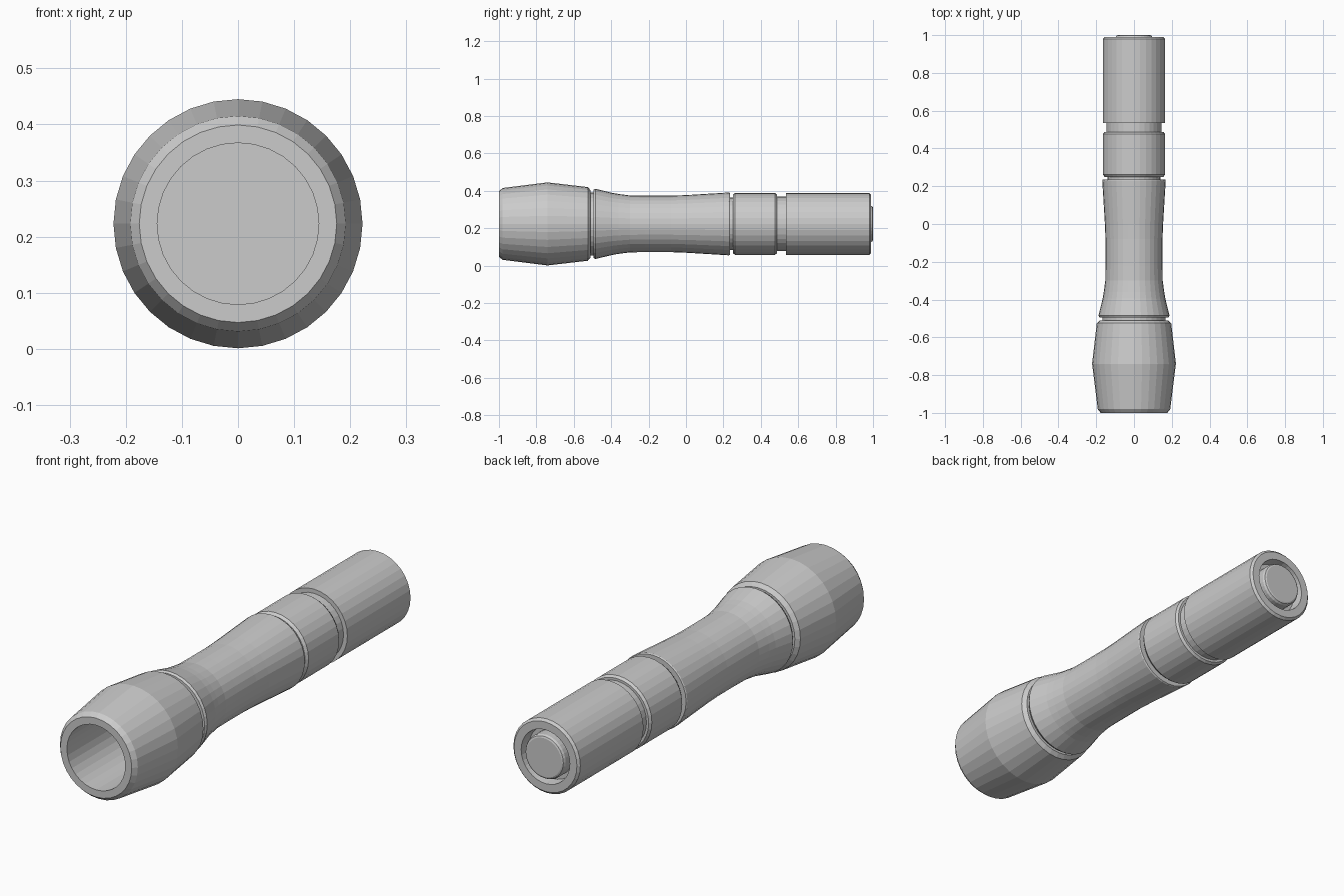
import bpy, bmesh, math

if "Cube" in bpy.data.objects:
    bpy.data.objects.remove(bpy.data.objects["Cube"])

SIDES = 32
AXIS_Z = 0.223


def lathe(name, profile):
    """Revolve (y, radius) points about the long axis; radius 0 closes an end."""
    bm = bmesh.new()
    rings = []
    for y, r in profile:
        if r == 0:
            rings.append([bm.verts.new((0, y, AXIS_Z))])
        else:
            rings.append([bm.verts.new((r * math.sin(a), y, AXIS_Z + r * math.cos(a)))
                          for a in (2 * math.pi * i / SIDES for i in range(SIDES))])
    for a, b in zip(rings, rings[1:]):
        for i in range(SIDES):
            j = (i + 1) % SIDES
            if len(a) == 1:
                bm.faces.new((a[0], b[j], b[i]))
            elif len(b) == 1:
                bm.faces.new((a[i], a[j], b[0]))
            else:
                bm.faces.new((a[i], a[j], b[j], b[i]))
    # profiles run from front to back along the outside, so flip to face outward
    bmesh.ops.reverse_faces(bm, faces=bm.faces[:])
    mesh = bpy.data.meshes.new(name)
    bm.to_mesh(mesh)
    bm.free()
    # the sweep order fixes the winding; make sure the outer wall points outward
    side = max(mesh.polygons, key=lambda p: p.center.x)
    if side.normal.x < 0:
        mesh.flip_normals()
    obj = bpy.data.objects.new(name, mesh)
    bpy.context.collection.objects.link(obj)
    return obj


# Bulged lamp head with a deep open bore
lathe("lamp_head", [
    (-0.50, 0), (-0.50, 0.144), (-1.0, 0.144), (-1.0, 0.176), (-0.98, 0.192),
    (-0.74, 0.222), (-0.525, 0.197), (-0.51, 0.180), (-0.51, 0.168), (-0.495, 0.168)])

# Flared neck and waisted grip, ending in a narrow groove
lathe("grip", [
    (-0.495, 0.168), (-0.495, 0.182), (-0.485, 0.188), (-0.395, 0.166), (-0.36, 0.160),
    (-0.30, 0.152), (-0.22, 0.151), (-0.08, 0.151), (0.0, 0.154), (0.23, 0.168),
    (0.235, 0.165), (0.235, 0.140), (0.25, 0.140)])

# Middle collar and its wide groove
lathe("collar", [
    (0.25, 0.140), (0.25, 0.156), (0.262, 0.165), (0.476, 0.165), (0.487, 0.157),
    (0.487, 0.146), (0.535, 0.146)])

# Tail tube with recessed end
lathe("tail_tube", [
    (0.535, 0.146), (0.535, 0.165), (0.98, 0.165), (0.99, 0.155), (0.99, 0.120),
    (0.94, 0.116), (0.94, 0.098)])

# Push button in the tail
lathe("tail_button", [
    (0.94, 0.098), (0.988, 0.098), (0.997, 0.093), (1.0, 0.086), (1.0, 0)])
